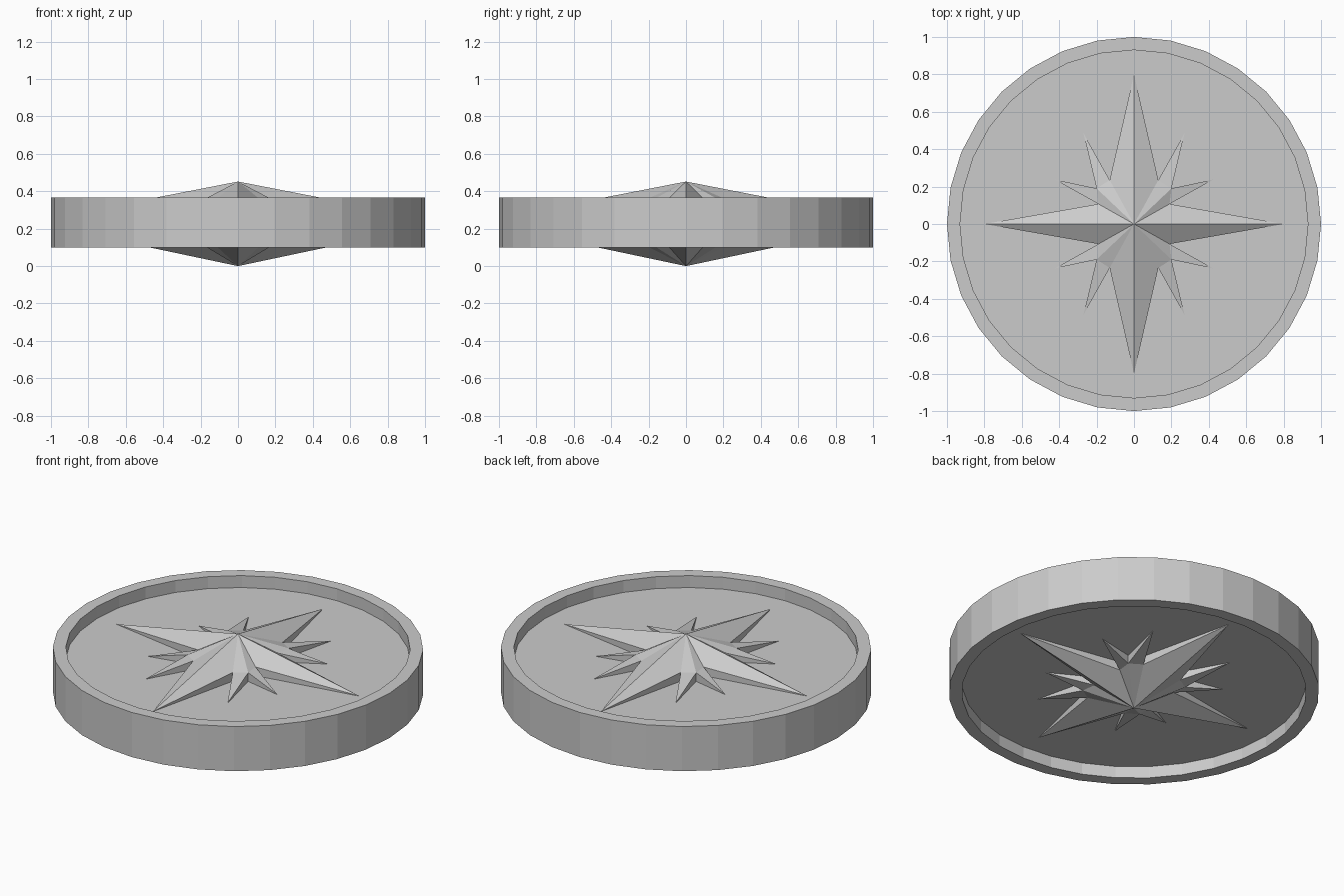
import bpy
import bmesh
import math

if "Cube" in bpy.data.objects:
    bpy.data.objects.remove(bpy.data.objects["Cube"], do_unlink=True)

GREY = (0.6, 0.6, 0.6, 1)
stone = bpy.data.materials.new("plain_grey")
stone.use_nodes = True
stone.diffuse_color = GREY
stone.node_tree.nodes["Principled BSDF"].inputs["Base Color"].default_value = GREY

SIDES = 32
RIM_LOW, RIM_HIGH = 0.10, 0.366
FLOOR_LOW, FLOOR_HIGH = 0.17, 0.295


def finish(name, bm):
    bmesh.ops.recalc_face_normals(bm, faces=bm.faces)
    mesh = bpy.data.meshes.new(name)
    bm.to_mesh(mesh)
    bm.free()
    mesh.materials.append(stone)
    obj = bpy.data.objects.new(name, mesh)
    bpy.context.collection.objects.link(obj)
    return obj


# Round disc with a shallow recess on both sides
def build_disc():
    bm = bmesh.new()
    profile = [(0.93, FLOOR_HIGH), (0.93, RIM_HIGH), (1, RIM_HIGH),
               (1, RIM_LOW), (0.93, RIM_LOW), (0.93, FLOOR_LOW)]
    rings = []
    for r, z in profile:
        angles = [2 * math.pi * i / SIDES for i in range(SIDES)]
        rings.append([bm.verts.new((r * math.cos(a), r * math.sin(a), z)) for a in angles])
    for a, b in zip(rings, rings[1:]):
        for i in range(SIDES):
            j = (i + 1) % SIDES
            bm.faces.new((a[i], a[j], b[j], b[i]))
    bm.faces.new(rings[0])
    bm.faces.new(rings[-1])
    return finish("recessed_disc", bm)


# One quarter of the star outline, from the +x ray round to the +y ray
QUARTER = [("ray", 0.80, 0), ("valley", 0.19, 0.107), ("spike", 0.425, 0.238),
           ("valley", 0.20, 0.19), ("spike", 0.27, 0.485), ("valley", 0.13, 0.235),
           ("ray", 0, 0.80)]


# Faceted star: raised centre and valleys, points sinking to the recess floor
def build_star(name, apex, valley, floor):
    bm = bmesh.new()
    base = (FLOOR_LOW + FLOOR_HIGH) / 2
    for sx in (1, -1):
        for sy in (1, -1):
            top, low = [], []
            for kind, x, y in QUARTER:
                z = valley if kind == "valley" else floor
                top.append(bm.verts.new((x * sx, y * sy, z)))
                low.append(bm.verts.new((x * sx, y * sy, base)))
            centre = bm.verts.new((0, 0, apex))
            ray_x, v1, spike1, v2, spike2, v3, ray_y = top
            for face in ((centre, ray_x, v1), (centre, v1, v2), (centre, v2, v3),
                         (centre, v3, ray_y), (v1, spike1, v2), (v2, spike2, v3)):
                bm.faces.new(face)
            for i in range(len(top) - 1):
                bm.faces.new((top[i], low[i], low[i + 1], top[i + 1]))
    bmesh.ops.remove_doubles(bm, verts=bm.verts, dist=0.0001)
    return finish(name, bm)


build_disc()
build_star("upper_star", 0.452, 0.347, FLOOR_HIGH + 0.001)
build_star("lower_star", 0.0, 0.12, FLOOR_LOW - 0.001)
